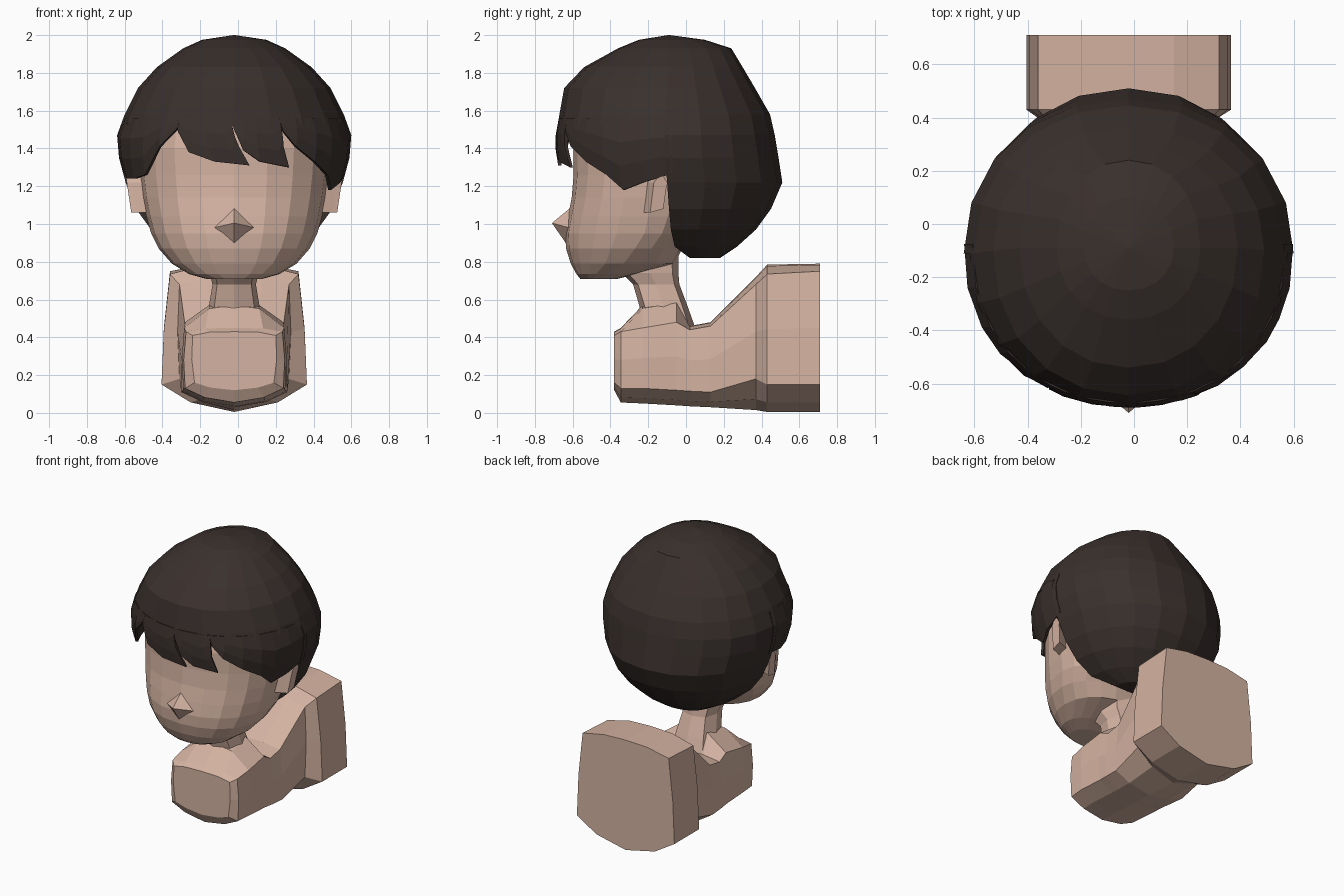
import bpy, bmesh
from math import sin, cos, asin, radians, copysign

if "Cube" in bpy.data.objects:
    bpy.data.objects.remove(bpy.data.objects["Cube"])

CX = -0.02  # the sculpt sits slightly left of centre


def material(name, rgb):
    m = bpy.data.materials.new(name)
    m.diffuse_color = (*rgb, 1)
    m.use_nodes = True
    m.node_tree.nodes["Principled BSDF"].inputs["Base Color"].default_value = m.diffuse_color
    return m


SKIN = material("skin", (0.66, 0.45, 0.36))
HAIR = material("hair", (0.042, 0.030, 0.026))


def make(name, verts, faces, mat):
    me = bpy.data.meshes.new(name)
    me.from_pydata([(x + CX, y, z) for x, y, z in verts], [], faces)
    bm = bmesh.new()
    bm.from_mesh(me)
    bmesh.ops.remove_doubles(bm, verts=bm.verts, dist=0.0005)
    bmesh.ops.recalc_face_normals(bm, faces=bm.faces)
    bm.to_mesh(me)
    bm.free()
    me.materials.append(mat)
    ob = bpy.data.objects.new(name, me)
    bpy.context.collection.objects.link(ob)
    return ob


def loft(name, rings, mat):
    """Closed skin over a list of equal-length rings."""
    n = len(rings[0])
    verts = [p for r in rings for p in r]
    faces = [(i * n + j, i * n + (j + 1) % n, (i + 1) * n + (j + 1) % n, (i + 1) * n + j)
             for i in range(len(rings) - 1) for j in range(n)]
    faces += [tuple(range(n)), tuple(range(len(verts) - n, len(verts)))]
    return make(name, verts, faces, mat)


def curve(a, e):
    """Superellipse coordinates for an angle in degrees from the front."""
    s, c = sin(radians(a)), cos(radians(a))
    return copysign(abs(s) ** e, s), copysign(abs(c) ** e, c)


# torso: sections along y (y, bottom, low corner z, low half, high half, shoulder z, top)
def torso_ring(y, zb, zl, wl, wh, zs, zt, k):
    half = [(wl * .6, zb + (zl - zb) * .35), (wl, zl), ((wl + wh) / 2 + .01, (zl + zs) / 2),
            (wh, zs), (wh * k, zt - (zt - zs) * .15)]
    pts = [(0, zb)] + half + [(0, zt)] + [(-x, z) for x, z in reversed(half)]
    return [(x, y, z) for x, z in pts]


loft("torso", [torso_ring(*s) for s in (
    (-.38, .12, .16, .21, .22, .41, .43, .6),
    (-.345, .055, .13, .26, .255, .43, .45, .6),
    (-.23, .05, .13, .27, .265, .45, .57, .5),
    (-.05, .04, .12, .27, .26, .48, .60, .45),
    (.02, .035, .115, .275, .26, .44, .46, .5),
    (.13, .03, .11, .28, .26, .46, .48, .5),
    (.37, .015, .18, .29, .29, .68, .72, .5),
    (.43, .005, .15, .385, .34, .735, .785, .5),
    (.71, .005, .15, .385, .34, .75, .79, .5))], SKIN)


# neck: eight-sided column flaring into jaw and chest
def oval(z, hw, yf, yb, n, e=1.0, yc=None):
    yc = (yf + yb) / 2 if yc is None else yc
    out = []
    for i in range(n):
        s, c = curve(360 * i / n, e)
        out.append((hw * s, yc - c * ((yc - yf) if c > 0 else (yb - yc)), z))
    return out


loft("neck", [oval(z, hw, yf, yb, 8, .7) for z, hw, yf, yb in (
    (.42, .16, -.24, .06), (.56, .135, -.245, .01), (.68, .115, -.28, -.035),
    (.74, .13, -.34, -.04), (.86, .13, -.36, -.04))], SKIN)

# head: horizontal rings from chin to hidden crown
loft("head", [oval(z, hw, yf, yb, 20, .9, yc) for z, hw, yf, yb, yc in (
    (.71, .15, -.56, -.36, -.46), (.735, .24, -.58, -.26, -.42),
    (.79, .33, -.61, -.06, -.33), (.87, .40, -.635, -.02, -.27),
    (.95, .44, -.64, .05, -.22), (1.04, .465, -.625, .1, -.2),
    (1.14, .485, -.605, .15, -.18), (1.26, .50, -.595, .2, -.16),
    (1.4, .51, -.595, .2, -.15), (1.55, .49, -.56, .2, -.15),
    (1.7, .38, -.45, .15, -.15))], SKIN)

# nose: small pointed wedge
make("nose", [(0, -.71, 1.005), (0, -.595, 1.1), (-.13, -.6, .975), (0, -.63, .89), (.13, -.6, .975),
              (0, -.55, 1.0)],
     [(0, 1, 2), (0, 2, 3), (0, 3, 4), (0, 4, 1), (5, 2, 1), (5, 3, 2), (5, 4, 3), (5, 1, 4)], SKIN)

# ears: thin leaf plates at the temples
for side, label in ((1, "right"), (-1, "left")):
    prof = [(-.21, 1.06), (-.14, 1.08), (-.12, 1.22), (-.15, 1.27), (-.19, 1.22)]
    loft("ear_" + label, [[(side * (w + .15 * (z - 1.06)), y + d, z) for y, z in prof]
                          for w, d in ((.45, -.02), (.52, .01), (.545, .02))], SKIN)

# hair profile: z, half width, front y, back y, centre y
PROFILE = [(2.0, .005, -.095, -.085, -.09), (1.975, .17, -.25, .10, -.09), (1.93, .27, -.36, .24, -.09),
           (1.83, .41, -.54, .30, -.09), (1.72, .51, -.645, .365, -.1), (1.58, .58, -.67, .445, -.11),
           (1.47, .62, -.69, .47, -.11), (1.35, .61, -.69, .49, -.11), (1.22, .575, -.66, .51, -.1),
           (1.08, .52, -.62, .45, -.09), (.97, .44, -.6, .37, -.08), (.88, .33, -.6, .27, -.06),
           (.82, .2, -.6, .18, .02)]


def hair_at(z):
    for a, b in zip(PROFILE, PROFILE[1:]):
        if b[0] <= z <= a[0]:
            t = (a[0] - z) / (a[0] - b[0])
            return [p + (q - p) * t for p, q in zip(a, b)]


def hair_point(a, z, inset=0):
    _, hw, yf, yb, yc = hair_at(z)
    s, c = curve(a, .95)
    return ((hw - inset) * s, yc - c * ((yc - yf - inset) if c > 0 else (yb - yc - inset)), z)


# crown: full cap, and the D-shaped back mass below it
SPLIT = 1.53
loft("hair_crown", [[hair_point(a, z) for a in range(0, 360, 18)]
                    for z in [p[0] for p in PROFILE[:6]] + [SPLIT]], HAIR)
loft("hair_back", [[hair_point(a, z) for a in range(90, 271, 18)]
                   for z in [SPLIT] + [p[0] for p in PROFILE[6:]]], HAIR)


# fringe: hanging strands as (top angle, tip angle, tip z) columns on the hair surface
def strand(name, cols):
    verts, faces, rows = [], [], 3
    for inset in (0, .035):
        for top, tip, z in cols:
            for r in range(rows + 1):
                t = r / rows
                verts.append(hair_point(top + (tip - top) * t * t, 1.56 + (z - 1.56) * t,
                                        inset * (1 - .5 * t)))
    n, m = len(cols), rows + 1
    half = n * m
    for i in range(n - 1):
        for r in range(rows):
            q = [i * m + r, i * m + r + 1, (i + 1) * m + r + 1, (i + 1) * m + r]
            faces += [tuple(q), tuple(v + half for v in reversed(q))]
    rim = ([i * m for i in range(n)] + [(n - 1) * m + r for r in range(1, m)]
           + [i * m + rows for i in range(n - 2, -1, -1)] + [r for r in range(rows - 1, 0, -1)])
    faces += [(a, b, b + half, a + half) for a, b in zip(rim, rim[1:] + rim[:1])]
    make(name, verts, faces, HAIR)


strand("fringe_middle_left", [(-29, -28, 1.49), (-23, -22, 1.38), (-14, -9, 1.33),
                              (-7, 7, 1.31), (-1, 2, 1.41)])
strand("fringe_middle_right", [(-1, 1, 1.47), (4, 4, 1.39), (10, 12, 1.33),
                               (17, 28, 1.30), (23, 24, 1.41)])
strand("fringe_side_right", [(23, 24, 1.49), (32, 31, 1.41), (44, 44, 1.33), (56, 57, 1.26),
                             (66, 66, 1.18), (78, 78, 1.22), (93, 93, 1.27)])
strand("fringe_side_left", [(-28, -29, 1.5), (-38, -39, 1.41), (-50, -53, 1.26), (-62, -66, 1.24),
                            (-78, -78, 1.24), (-93, -93, 1.27)])
